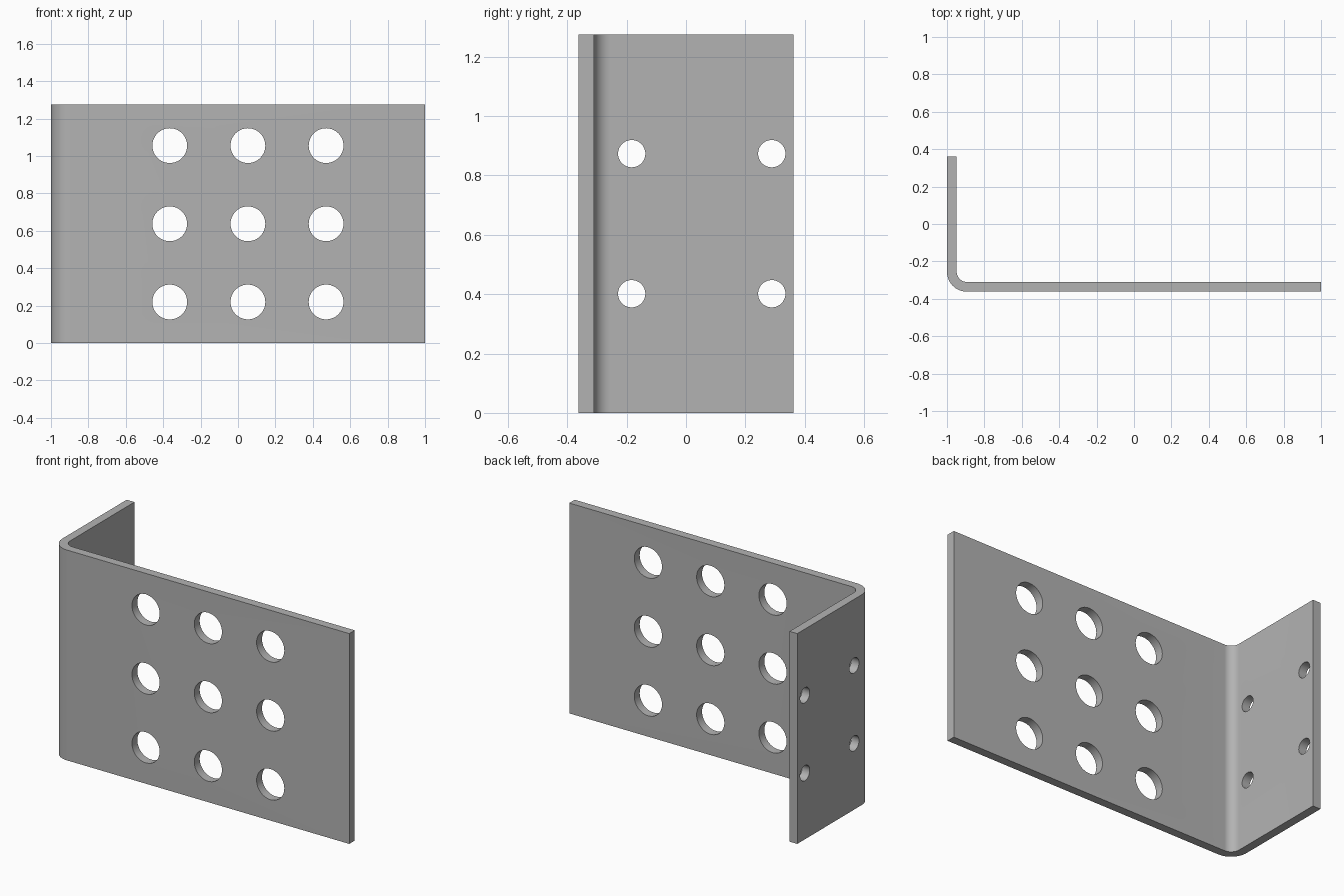
import bpy, bmesh, math
from mathutils import Vector

cube = bpy.data.objects.get("Cube")
if cube:
    bpy.data.objects.remove(cube, do_unlink=True)

HALF_X, HALF_Y, HEIGHT = 1.0, 0.362, 1.275
THICK, OUTER_R = 0.052, 0.107
MID_Z = HEIGHT / 2

steel = bpy.data.materials.new("grey steel")
steel.use_nodes = True
grey = (0.45, 0.45, 0.45, 1)
steel.diffuse_color = grey
steel.node_tree.nodes["Principled BSDF"].inputs["Base Color"].default_value = grey


def bend(radius, steps=16):
    """Quarter arc from the side flange round to the front plate."""
    cx, cy = -HALF_X + OUTER_R, -HALF_Y + OUTER_R
    angles = [math.pi + math.pi / 2 * i / steps for i in range(steps + 1)]
    return [(cx + radius * math.cos(a), cy + radius * math.sin(a)) for a in angles]


# Bent plate: L-shaped profile raised to full height
outline = [(-HALF_X, HALF_Y)] + bend(OUTER_R) + [(HALF_X, -HALF_Y)]
outline += [(HALF_X, -HALF_Y + THICK)] + bend(OUTER_R - THICK)[::-1]
outline += [(-HALF_X + THICK, HALF_Y)]
bm = bmesh.new()
base = bm.faces.new([bm.verts.new((x, y, 0)) for x, y in outline])
raised = bmesh.ops.extrude_face_region(bm, geom=[base])["geom"]
bmesh.ops.translate(bm, vec=(0, 0, HEIGHT),
                    verts=[v for v in raised if isinstance(v, bmesh.types.BMVert)])
bmesh.ops.recalc_face_normals(bm, faces=bm.faces)
mesh = bpy.data.meshes.new("bent_plate")
bm.to_mesh(mesh)
bm.free()
plate = bpy.data.objects.new("bent_plate", mesh)
bpy.context.collection.objects.link(plate)
mesh.materials.append(steel)


def drill(name, centre, axis, radius):
    """Cut one round hole through the plate."""
    bpy.ops.mesh.primitive_cylinder_add(
        vertices=48, radius=radius, depth=THICK * 4, location=centre,
        rotation=Vector(axis).to_track_quat("Z", "Y").to_euler())
    cutter = bpy.context.object
    cutter.name = name
    cutter.data.materials.append(steel)
    cutter.hide_render = True
    cut = plate.modifiers.new(name, "BOOLEAN")
    cut.operation, cut.solver, cut.object = "DIFFERENCE", "EXACT", cutter
    bpy.ops.object.select_all(action="DESELECT")
    plate.select_set(True)
    bpy.context.view_layer.objects.active = plate
    bpy.ops.object.modifier_apply(modifier=name)
    bpy.data.objects.remove(cutter, do_unlink=True)


# Three by three large holes in the front plate
for col in (-1, 0, 1):
    for row in (-1, 0, 1):
        drill("front_hole", (0.053 + 0.418 * col, -HALF_Y + THICK / 2,
                             MID_Z + 0.418 * row), (0, 1, 0), 0.093)

# Two by two small holes in the side flange
for col in (-1, 1):
    for row in (-1, 1):
        drill("flange_hole", (-HALF_X + THICK / 2, 0.053 + 0.236 * col,
                              MID_Z + 0.236 * row), (1, 0, 0), 0.046)

# Smooth bend and hole walls, crisp edges elsewhere
bpy.ops.object.shade_smooth_by_angle(angle=math.radians(30))
